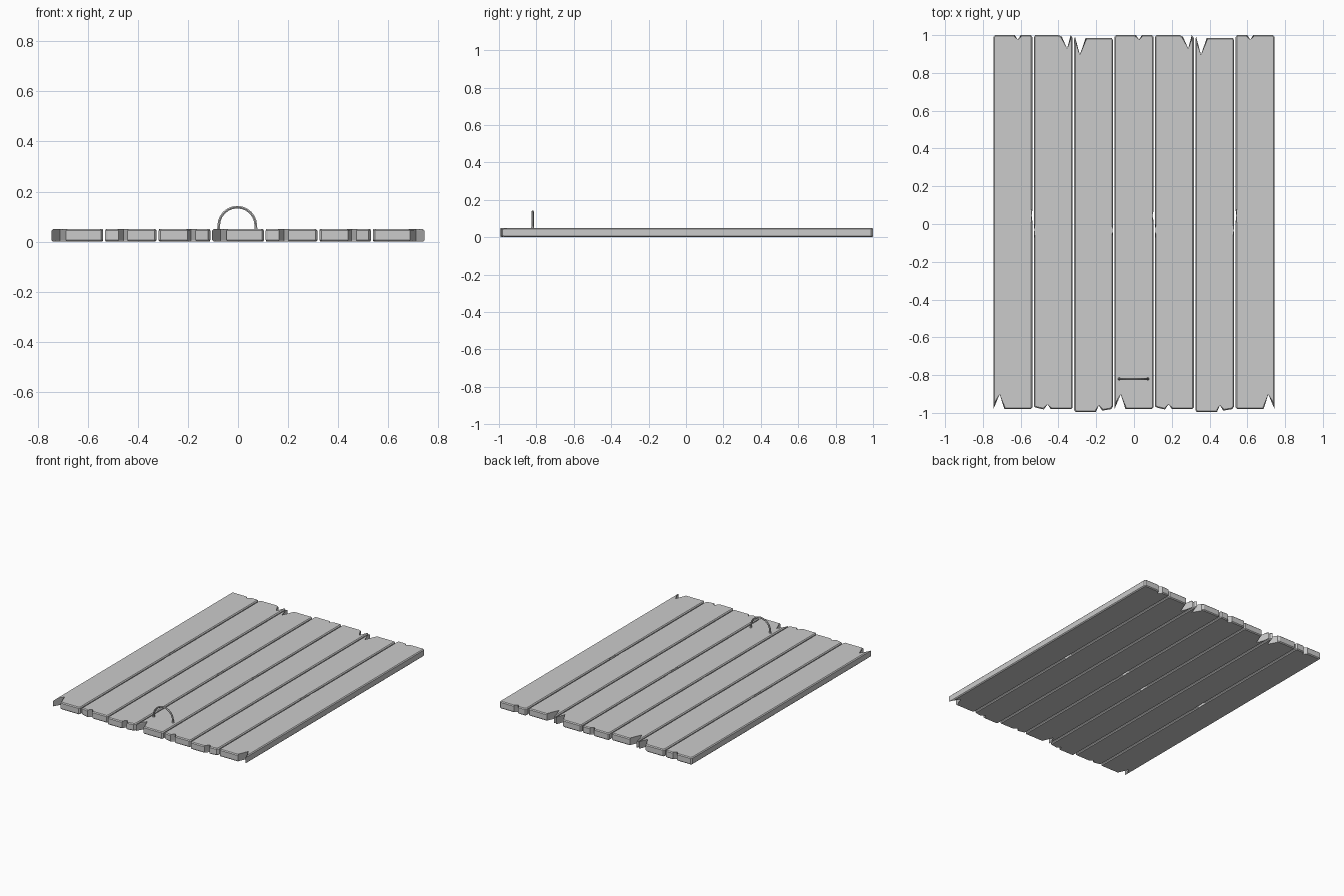
import bpy, bmesh, math

if "Cube" in bpy.data.objects:
    bpy.data.objects.remove(bpy.data.objects["Cube"])

T = 0.05      # plank thickness
W = 0.103     # half width of a plank

# Counter-clockwise outlines of the three plank shapes (local x, y)
SHAPES = {
    "A": [(-W, -0.98), (-0.069, -0.88), (-0.045, -0.98), (0.095, -0.98),
          (W, -0.97), (W, 0.01), (0.094, 0.045), (W, 0.075), (W, 0.99),
          (0.095, 1.0), (0.042, 1.0), (0.026, 0.96), (0.01, 1.0),
          (-0.095, 1.0), (-W, 0.99)],
    "B": [(-W, -0.965), (-0.093, -0.972), (-0.05, -0.982), (-0.03, -0.94),
          (-0.013, -0.98), (0.095, -0.98), (W, -0.97), (W, 0.985),
          (0.092, 1.0), (0.075, 0.905), (0.045, 0.992), (0.03, 1.0),
          (-0.095, 1.0), (-W, 0.99), (-W, 0.0), (-0.094, -0.03), (-W, -0.07)],
    "C": [(-W, -0.985), (-0.095, -0.995), (0.012, -0.995), (0.026, -0.94),
          (0.045, -0.988), (0.093, -0.98), (W, -0.965), (W, -0.065),
          (0.094, -0.035), (W, 0.0), (W, 0.975), (0.095, 0.985),
          (-0.042, 0.985), (-0.074, 0.87), (-0.098, 0.99), (-W, 0.98)],
}


def plank(name, shape, cx, mirror=False):
    pts = SHAPES[shape]
    if mirror:
        pts = [(-x, y) for x, y in reversed(pts)]
    bm = bmesh.new()
    low = [bm.verts.new((cx + x, y, 0)) for x, y in pts]
    high = [bm.verts.new((cx + x, y, T)) for x, y in pts]
    n = len(pts)
    bm.faces.new(high)
    bm.faces.new(low[::-1])
    for i in range(n):
        j = (i + 1) % n
        bm.faces.new((low[i], low[j], high[j], high[i]))
    # Chamfer the rims of both broad faces
    rims = [e for e in bm.edges if abs(e.verts[0].co.z - e.verts[1].co.z) < 1e-5]
    bmesh.ops.bevel(bm, geom=rims, offset=0.006, segments=1, profile=0.5,
                    affect='EDGES', clamp_overlap=False)
    me = bpy.data.meshes.new(name)
    bm.to_mesh(me)
    bm.free()
    bpy.context.collection.objects.link(bpy.data.objects.new(name, me))


# Seven planks side by side, the last one mirrored
for i, s in enumerate("ABCABCA"):
    plank(f"plank_{i + 1}", s, (i - 3) * 0.2137, mirror=(i == 6))

# Arched pull handle, thicker at its feet
cx, hy, cz, r = -0.003, -0.82, 0.064, 0.074
path = [(cx - r - 0.002, hy, 0.044, 1.6), (cx - r, hy, 0.056, 1.1)]
for k in range(13):
    a = math.pi * (1 - k / 12)
    path.append((cx + r * math.cos(a), hy, cz + r * math.sin(a), 1.0))
path += [(cx + r, hy, 0.056, 1.1), (cx + r + 0.002, hy, 0.044, 1.6)]
cu = bpy.data.curves.new("handle", 'CURVE')
cu.dimensions = '3D'
cu.bevel_depth = 0.006
cu.bevel_resolution = 1
cu.use_fill_caps = True
sp = cu.splines.new('POLY')
sp.points.add(len(path) - 1)
for p, (x, y, z, rad) in zip(sp.points, path):
    p.co = (x, y, z, 1)
    p.radius = rad
sp.use_smooth = False
bpy.context.collection.objects.link(bpy.data.objects.new("handle", cu))
